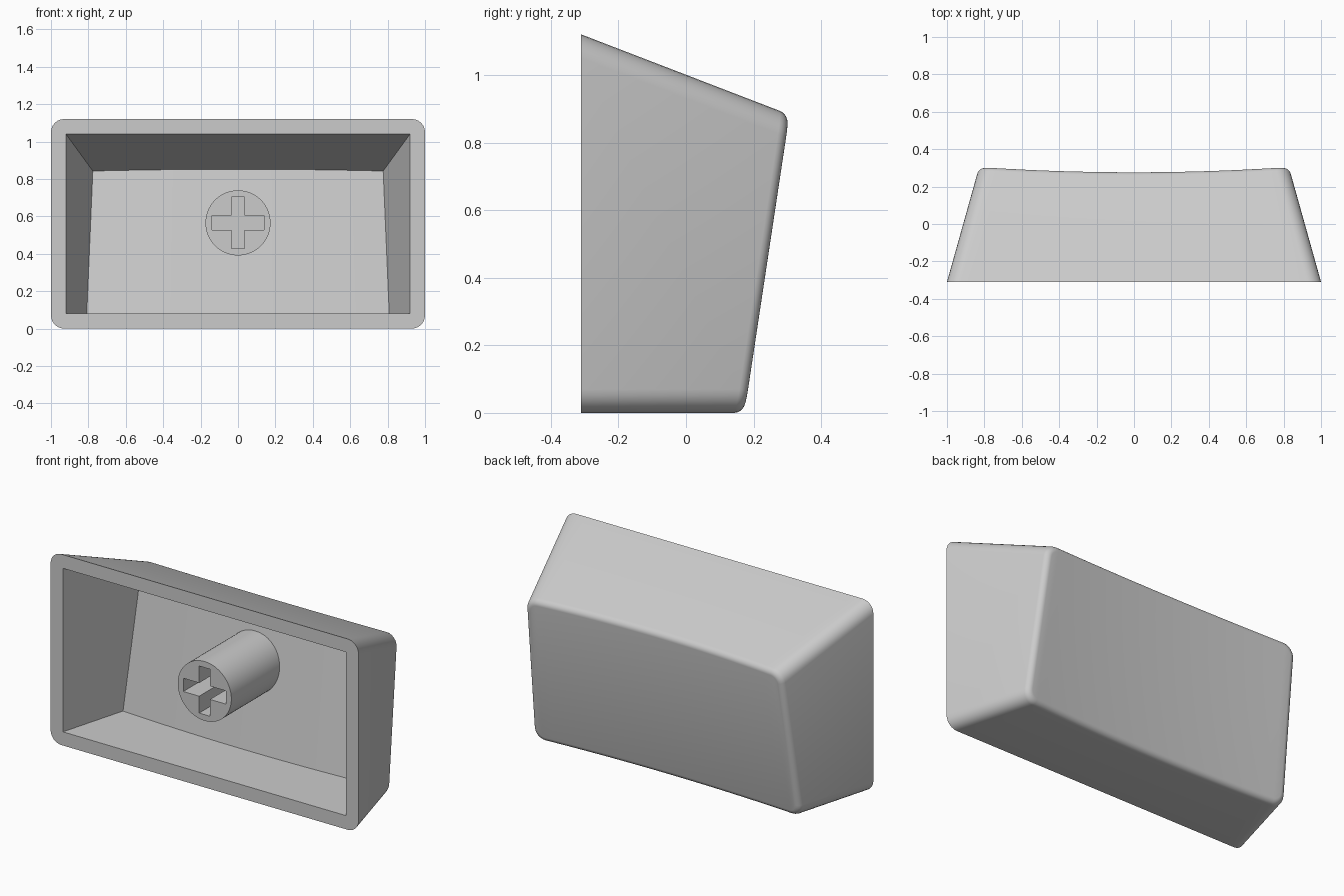
import bpy, bmesh
from math import sin, cos, pi, radians

if "Cube" in bpy.data.objects:
    bpy.data.objects.remove(bpy.data.objects["Cube"], do_unlink=True)

FRONT = -0.31          # plane of the open rim
SIDE, TOP = 0.28, 0.385  # draft of the side and top walls

plastic = bpy.data.materials.new("grey plastic")
plastic.use_nodes = True
grey = (0.6, 0.6, 0.6, 1)
plastic.diffuse_color = grey
plastic.node_tree.nodes["Principled BSDF"].inputs["Base Color"].default_value = grey


def dished_face(x, z):
    """Depth of the tilted, slightly scooped key face."""
    return 0.28 + 0.154 * (z - 0.89) + 0.043 * x * x


def ring(wall, inset, radius, depth, columns=32, steps=6):
    """Rounded outline of the drafted body, top left to right, bottom back."""
    def settle(side, angle, t, top):
        y = FRONT
        for _ in range(12):
            w = 1 - wall - inset - SIDE * (y - FRONT)
            hi = 1.12 - wall - inset - TOP * (y - FRONT)
            lo = wall + inset
            x = (w - radius) * t + side * radius * cos(angle)
            z = hi - radius + radius * sin(angle) if top else lo + radius - radius * sin(angle)
            y = depth(x, z)
        return x, y, z

    arc = [i * pi / 2 / steps for i in range(steps + 1)] if radius else [pi / 2]
    spots = [(-1, a, -1) for a in arc]
    spots += [(0, pi / 2, 2 * i / columns - 1) for i in range(1, columns)]
    spots += [(1, a, 1) for a in reversed(arc)]
    upper = [settle(*s, True) for s in spots]
    lower = [settle(*s, False) for s in spots]
    return upper + lower[::-1]


def loft(bm, rings):
    """Skin closed rings and return their vertices."""
    rows = [[bm.verts.new(p) for p in r] for r in rings]
    for a, b in zip(rows, rows[1:]):
        for i in range(len(a)):
            j = (i + 1) % len(a)
            bm.faces.new((a[i], a[j], b[j], b[i]))
    return rows


def cap_columns(bm, row):
    """Close a ring with strips running from its top to its bottom."""
    n = len(row)
    for i in range(n // 2 - 1):
        bm.faces.new((row[i], row[i + 1], row[n - 2 - i], row[n - 1 - i]))


def fill_between(bm, *rows):
    edges = [bm.edges.get((r[i - 1], r[i])) for r in rows for i in range(len(r))]
    bmesh.ops.triangle_fill(bm, use_beauty=True, edges=edges)


def finish(bm, name):
    bmesh.ops.recalc_face_normals(bm, faces=bm.faces[:])
    mesh = bpy.data.meshes.new(name)
    bm.to_mesh(mesh)
    bm.free()
    mesh.materials.append(plastic)
    obj = bpy.data.objects.new(name, mesh)
    bpy.context.collection.objects.link(obj)
    bpy.ops.object.select_all(action="DESELECT")
    obj.select_set(True)
    bpy.context.view_layer.objects.active = obj
    bpy.ops.object.shade_smooth_by_angle(angle=radians(32))


# Hollow shell: drafted walls, soft edge around the dished face, sharp cavity
bm = bmesh.new()
corner, soft = 0.07, 0.028
outer = [ring(0, 0, corner, lambda x, z: FRONT)]
for i in range(6):
    a = i * pi / 10
    inset, drop = soft * (1 - cos(a)), soft * (1 - sin(a))
    outer.append(ring(0, inset, corner - inset,
                      lambda x, z, d=drop: dished_face(x, z) - d))
outer = loft(bm, outer)
cap_columns(bm, outer[-1])
inner = loft(bm, [ring(0.08, 0, 0, lambda x, z: FRONT),
                  ring(0.08, 0, 0, lambda x, z: dished_face(x, z) - 0.095)])
cap_columns(bm, inner[-1])
fill_between(bm, outer[0], inner[0])
finish(bm, "keycap_shell")

# Round stem with a cross-shaped socket
bm = bmesh.new()
mid, rad, end, floor = 0.565, 0.174, 0.16, 0.0
circle = [(rad * cos(i * pi / 32), mid + rad * sin(i * pi / 32)) for i in range(64)]
arm, tx, tz = 0.138, 0.035, 0.039
cross = []
for sx, sz in ((1, 1), (-1, 1), (-1, -1), (1, -1)):
    quarter = [(arm, tz), (tx, tz), (tx, arm)]
    if sx != sz:
        quarter.reverse()
    cross += [(sx * x, mid + sz * z) for x, z in quarter]
body = loft(bm, [[(x, y, z) for x, z in circle] for y in (FRONT, end)])
socket = loft(bm, [[(x, y, z) for x, z in cross] for y in (FRONT, floor)])
bm.faces.new(body[1])
bm.faces.new(socket[1])
fill_between(bm, body[0], socket[0])
finish(bm, "stem")
